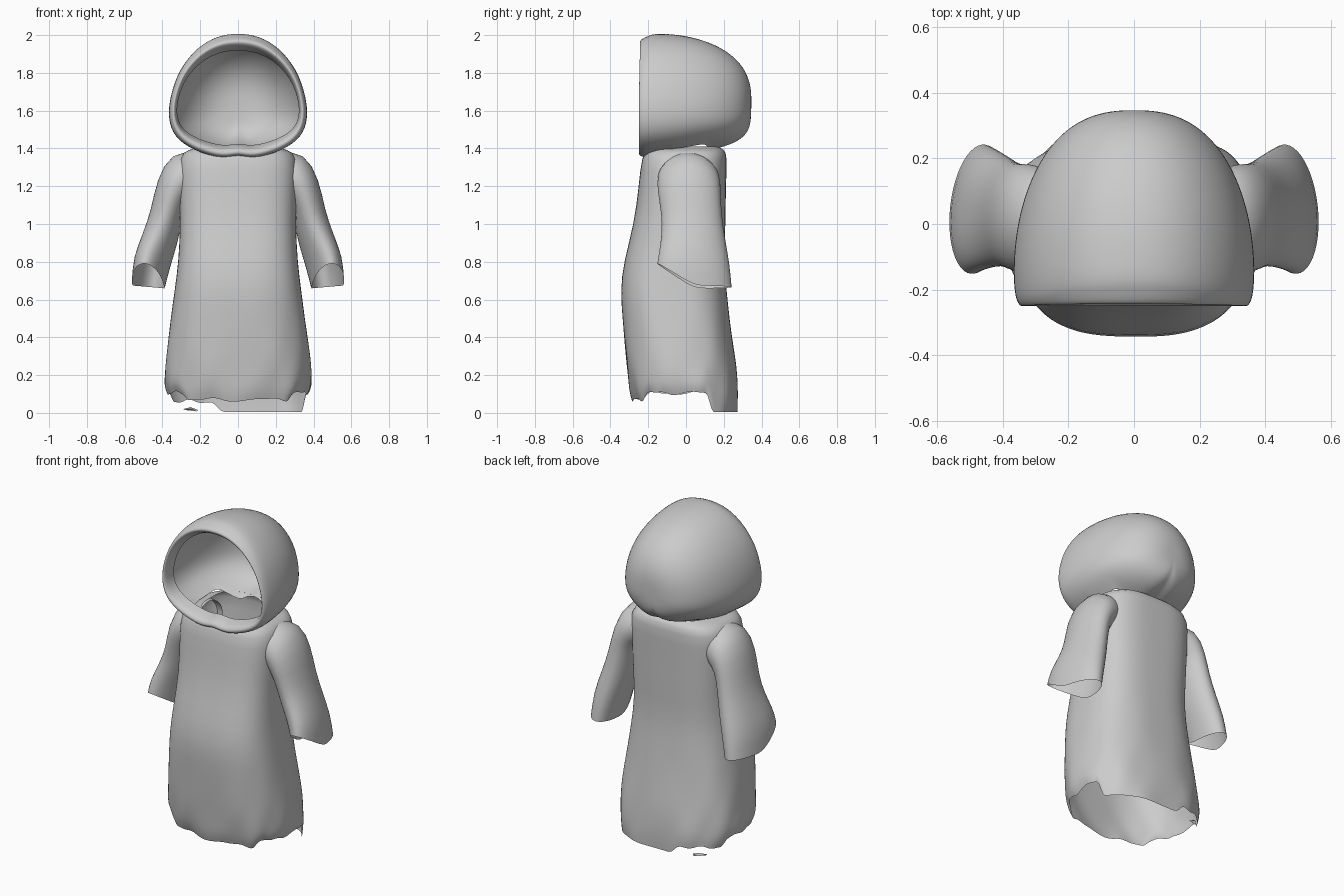
import bpy, bmesh, math
from math import sin, cos, pi

if "Cube" in bpy.data.objects:
    bpy.data.objects.remove(bpy.data.objects["Cube"])

grey = bpy.data.materials.new("grey cloth")
grey.use_nodes = True
colour = (0.6, 0.6, 0.6, 1)
grey.diffuse_color = colour
grey.node_tree.nodes["Principled BSDF"].inputs["Base Color"].default_value = colour


def loft(name, rings, cap_end=False, cut=None, levels=1):
    """Skin a list of closed rings, optionally removing faces by a rule."""
    bm = bmesh.new()
    loops = [[bm.verts.new(p) for p in ring] for ring in rings]
    n = len(loops[0])
    for a, b in zip(loops, loops[1:]):
        for i in range(n):
            j = (i + 1) % n
            bm.faces.new((a[i], a[j], b[j], b[i]))
    if cap_end:
        bm.faces.new(loops[-1])
    if cut:
        doomed = [f for f in bm.faces if cut(f.calc_center_median())]
        bmesh.ops.delete(bm, geom=doomed, context="FACES")
    bmesh.ops.recalc_face_normals(bm, faces=bm.faces)
    mesh = bpy.data.meshes.new(name)
    bm.to_mesh(mesh)
    bm.free()
    mesh.materials.append(grey)
    mesh.shade_smooth()
    obj = bpy.data.objects.new(name, mesh)
    bpy.context.collection.objects.link(obj)
    if levels:
        mod = obj.modifiers.new("smooth", "SUBSURF")
        mod.levels = mod.render_levels = levels


def power(v, e):
    return math.copysign(abs(v) ** e, v)


# Robe: soft box sections from neck to a torn hem
def hem_height(x, y, a):
    jag = 0.008 * sin(9 * a) + 0.006 * sin(17 * a + 1)
    if y > 0.13:
        return 0.004 if x > -0.12 else 0.06 + jag
    return (0.07 if y < -0.22 else 0.105) + jag


def robe_ring(z, half, front, back, n=72):
    ring = []
    e = 0.8 - 0.13 * min(z, 1)
    for i in range(n):
        a = 2 * pi * i / n
        fold = 1 + 0.015 * max(0, 0.7 - z) * (sin(7 * a + 9 * z) + sin(11 * a - 14 * z))
        x = half * power(cos(a), e) * fold
        y = (front + back) / 2 + (back - front) / 2 * power(sin(a), e) * fold
        h = z
        if z < 0.25:
            low = hem_height(x, y, a)
            h = low + z / 0.25 * (0.25 - low)
        ring.append((x, y, h))
    return ring


robe_sections = [
    (1.41, 0.19, -0.17, 0.17), (1.395, 0.26, -0.2, 0.2), (1.365, 0.315, -0.235, 0.22),
    (1.2, 0.315, -0.25, 0.21), (1.0, 0.305, -0.275, 0.21), (0.8, 0.315, -0.33, 0.2),
    (0.65, 0.335, -0.348, 0.215), (0.5, 0.355, -0.335, 0.23), (0.35, 0.375, -0.325, 0.25),
    (0.25, 0.385, -0.315, 0.265), (0.14, 0.39, -0.305, 0.275), (0.06, 0.388, -0.295, 0.278),
    (0, 0.375, -0.28, 0.275)]
loft("robe", [robe_ring(*s) for s in robe_sections])

# Torn scrap of cloth under the back of the hem
loft("hem_scrap", [[(-0.29, 0.2, 0.02), (-0.25, 0.23, 0.03), (-0.21, 0.23, 0.015)],
                   [(-0.28, 0.21, 0.015), (-0.25, 0.24, 0.015), (-0.22, 0.24, 0.008)]],
     levels=0)

# Sleeves: tilted oval rings, wider at the cuff, which rises at the front
sleeve_sections = [  # x, y, z, thickness, depth, tilt, front rise, skew
    (0.2, 0.005, 1.27, 0.11, 0.13, 85, 0, 0), (0.295, 0.015, 1.26, 0.14, 0.17, 65, 0, 0),
    (0.35, 0.015, 1.175, 0.1, 0.168, 35, 0, 0), (0.377, 0.03, 1.05, 0.087, 0.16, 18, 0, 0.1),
    (0.412, 0.04, 0.92, 0.096, 0.168, 15, 0.15, 0.2),
    (0.457, 0.045, 0.79, 0.1, 0.185, 10, 0.35, 0.35),
    (0.475, 0.045, 0.667, 0.088, 0.195, 5, 0.62, 0.45)]


def sleeve_ring(side, x, y, z, thick, depth, tilt, rise, skew, n=24):
    t = math.radians(tilt)
    ring = []
    for i in range(n):
        a = 2 * pi * i / n
        u, v = thick * cos(a), depth * sin(a) - skew * thick * cos(a)
        ring.append((side * (x + u * cos(t)), y + v, z + u * sin(t) + rise * max(0, -v)))
    return ring


for name, side in (("left_sleeve", 1), ("right_sleeve", -1)):
    loft(name, [sleeve_ring(side, *s) for s in sleeve_sections])

# Hood: peaked outline swept from a folded rim to the round back
half = [(0, 2.012), (0.11, 1.998), (0.22, 1.935), (0.315, 1.815), (0.36, 1.68),
        (0.373, 1.56), (0.34, 1.455), (0.24, 1.385), (0.08, 1.335), (0, 1.365)]
outline = half + [(-x, z) for x, z in half[-2:0:-1]]
MID = 1.65


def hood_ring(y, sx, top, bottom, set_back=0):
    lift = 0.08 * min(max(y + 0.22, 0), 0.3)
    ring = []
    for x, z in outline:
        h = MID + (z - MID) * (top if z > MID else bottom)
        if z < 1.5:
            h += lift
        ring.append((x * sx, y + set_back * max(0, (z - 1.75) / 0.25), h))
    return ring


hood_rings = [hood_ring(*s) for s in (
    (-0.17, 0.88, 0.75, 0.78), (-0.235, 0.895, 0.82, 0.82), (-0.253, 0.925, 0.9, 0.9),
    (-0.245, 0.96, 0.96, 0.96, 0.04), (-0.215, 0.99, 0.985, 0.99, 0.03))]
for k in range(14):
    a = k / 14 * pi / 2
    s = cos(a)
    hood_rings.append(hood_ring(-0.15 + 0.497 * sin(a), s ** 0.8, s ** 0.8, s ** 0.4))
hood_rings.append(hood_ring(0.346, 0.06, 0.06, 0.15))


def neck_hole(c):
    return c.z < 1.46 and (c.x / 0.21) ** 2 + (c.y / 0.16) ** 2 < 1


loft("hood", hood_rings, cap_end=True, cut=neck_hole, levels=2)
